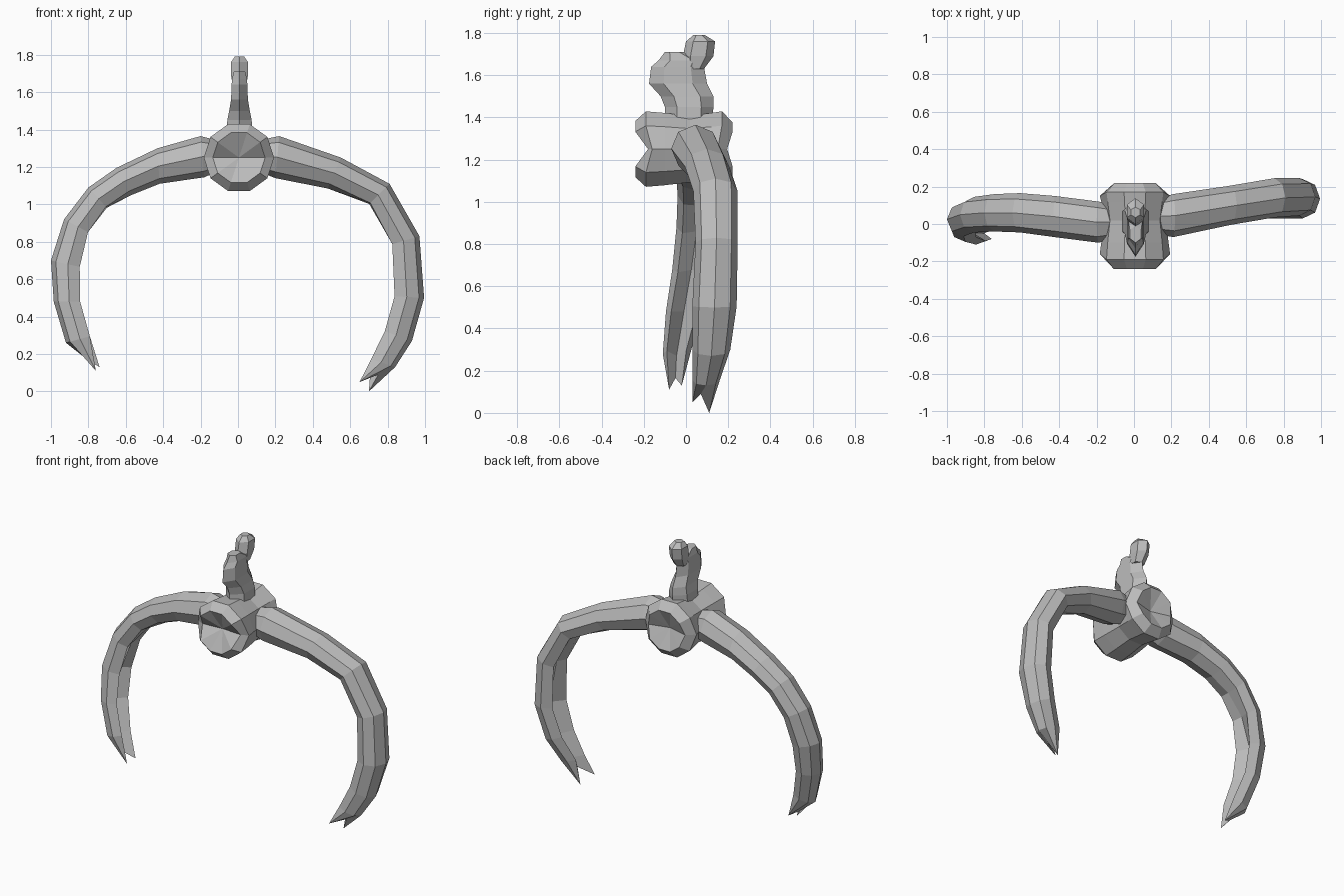
import bpy
import bmesh
from math import cos, sin, pi
from mathutils import Vector

if "Cube" in bpy.data.objects:
    bpy.data.objects.remove(bpy.data.objects["Cube"], do_unlink=True)

grey = bpy.data.materials.new("plain grey")
grey.use_nodes = True
grey.diffuse_color = (0.5, 0.5, 0.5, 1)
grey.node_tree.nodes["Principled BSDF"].inputs["Base Color"].default_value = (0.5, 0.5, 0.5, 1)


def loft(name, rings):
    """Skin a list of equal point rings into a closed, flat shaded object."""
    bm = bmesh.new()
    loops = [[bm.verts.new(point) for point in ring] for ring in rings]
    count = len(loops[0])
    for lower, upper in zip(loops, loops[1:]):
        for k in range(count):
            n = (k + 1) % count
            bm.faces.new((lower[k], lower[n], upper[n], upper[k]))
    bm.faces.new(list(reversed(loops[0])))
    bm.faces.new(loops[-1])
    # merge collapsed rings into points such as tips and dish centres
    bmesh.ops.remove_doubles(bm, verts=bm.verts[:], dist=0.0005)
    bmesh.ops.recalc_face_normals(bm, faces=bm.faces[:])
    mesh = bpy.data.meshes.new(name)
    bm.to_mesh(mesh)
    bm.free()
    mesh.materials.append(grey)
    obj = bpy.data.objects.new(name, mesh)
    bpy.context.scene.collection.objects.link(obj)
    return obj


# Hub: a ten sided spool lying front to back, with a dished face at each end
def hub_ring(y, radius, dip):
    ring = []
    for k in range(10):
        angle = k * pi / 5
        # the rim is notched at its two side corners
        notch = dip if k % 5 == 0 else 0
        ring.append(Vector((0.005 + radius * cos(angle), y + notch,
                            1.25 + radius * sin(angle))))
    return ring


hub_profile = [(-0.17, 0, 0), (-0.24, 0.14, 0.06), (-0.19, 0.188, 0.03),
               (-0.1, 0.18, 0), (0.02, 0.165, 0), (0.12, 0.18, 0),
               (0.17, 0.188, -0.02), (0.22, 0.135, -0.025), (0.16, 0, 0)]
loft("hub", [hub_ring(*row) for row in hub_profile])


# Lever: upright hexagonal sections given as height, front, back, half width
def lever_ring(z, front, back, half):
    mid, reach = (front + back) / 2, (back - front) / 2
    ring = []
    for across, along in ((0, -1), (1, -0.5), (1, 0.5), (0, 1), (-1, 0.5), (-1, -0.5)):
        ring.append(Vector((0.008 + across * half, mid + along * reach, z)))
    return ring


lever = [(1.38, -0.1, 0.125, 0.07), (1.45, -0.1, 0.13, 0.065),
         (1.5, -0.12, 0.13, 0.055), (1.56, -0.175, 0.1, 0.045),
         (1.64, -0.165, 0.085, 0.042), (1.67, -0.13, 0.09, 0.04),
         (1.71, -0.1, -0.01, 0.03)]
loft("lever", [lever_ring(*row) for row in lever])
knob = [(1.63, 0, 0.085, 0.035), (1.69, -0.015, 0.13, 0.045),
        (1.76, 0.0, 0.138, 0.046), (1.79, 0.035, 0.09, 0.025)]
loft("lever_knob", [lever_ring(*row) for row in knob])


# Arms: octagonal tubes, grooved along the inner edge, ending in two prongs
def arm(name, stations, front_tip, back_tip, notch):
    rings = []
    for ox, oz, ix, iz, y, half, groove in stations:
        outer, inner = Vector((ox, y, oz)), Vector((ix, y, iz))
        centre, radial = (outer + inner) / 2, (outer - inner) / 2
        ring = []
        for k in range(8):
            angle = k * pi / 4
            reach = cos(angle)
            if k == 4:
                reach += groove
            ring.append(centre + radial * reach + Vector((0, half * sin(angle), 0)))
        rings.append(ring)
    # the front and back corners each run to their own tip
    front, back, split = Vector(front_tip), Vector(back_tip), Vector(notch)
    rings.append([split, back, back, back, split, front, front, front])
    return loft(name, rings)


left_stations = [(0.1, 1.34, 0.1, 1.18, 0.04, 0.09, 0),
                 (0.22, 1.365, 0.2, 1.14, 0.045, 0.115, 0),
                 (0.55, 1.25, 0.48, 1.085, 0.1, 0.105, 0),
                 (0.81, 1.11, 0.69, 0.99, 0.14, 0.105, 0.2),
                 (0.97, 0.83, 0.8, 0.78, 0.145, 0.1, 0.6),
                 (0.995, 0.5, 0.81, 0.51, 0.135, 0.105, 1.1),
                 (0.93, 0.27, 0.76, 0.33, 0.12, 0.09, 1.4),
                 (0.84, 0.13, 0.69, 0.18, 0.095, 0.065, 1.5)]
arm("left_arm", left_stations, (0.65, 0.03, 0.05), (0.7, 0.11, 0), (0.75, 0.07, 0.09))

right_stations = [(-0.1, 1.34, -0.1, 1.18, 0.01, 0.09, 0),
                  (-0.2, 1.365, -0.18, 1.145, 0.01, 0.11, 0),
                  (-0.43, 1.3, -0.42, 1.11, 0.04, 0.11, 0),
                  (-0.65, 1.195, -0.57, 1.05, 0.06, 0.105, 0),
                  (-0.8, 1.09, -0.69, 0.97, 0.06, 0.1, 0.2),
                  (-0.93, 0.92, -0.78, 0.84, 0.05, 0.095, 0.5),
                  (-1, 0.7, -0.82, 0.66, 0.025, 0.09, 0.9),
                  (-0.985, 0.48, -0.82, 0.48, -0.01, 0.085, 1.2),
                  (-0.92, 0.26, -0.77, 0.3, -0.045, 0.065, 1.5)]
arm("right_arm", right_stations, (-0.76, -0.08, 0.11), (-0.74, -0.02, 0.13), (-0.8, -0.05, 0.165))
